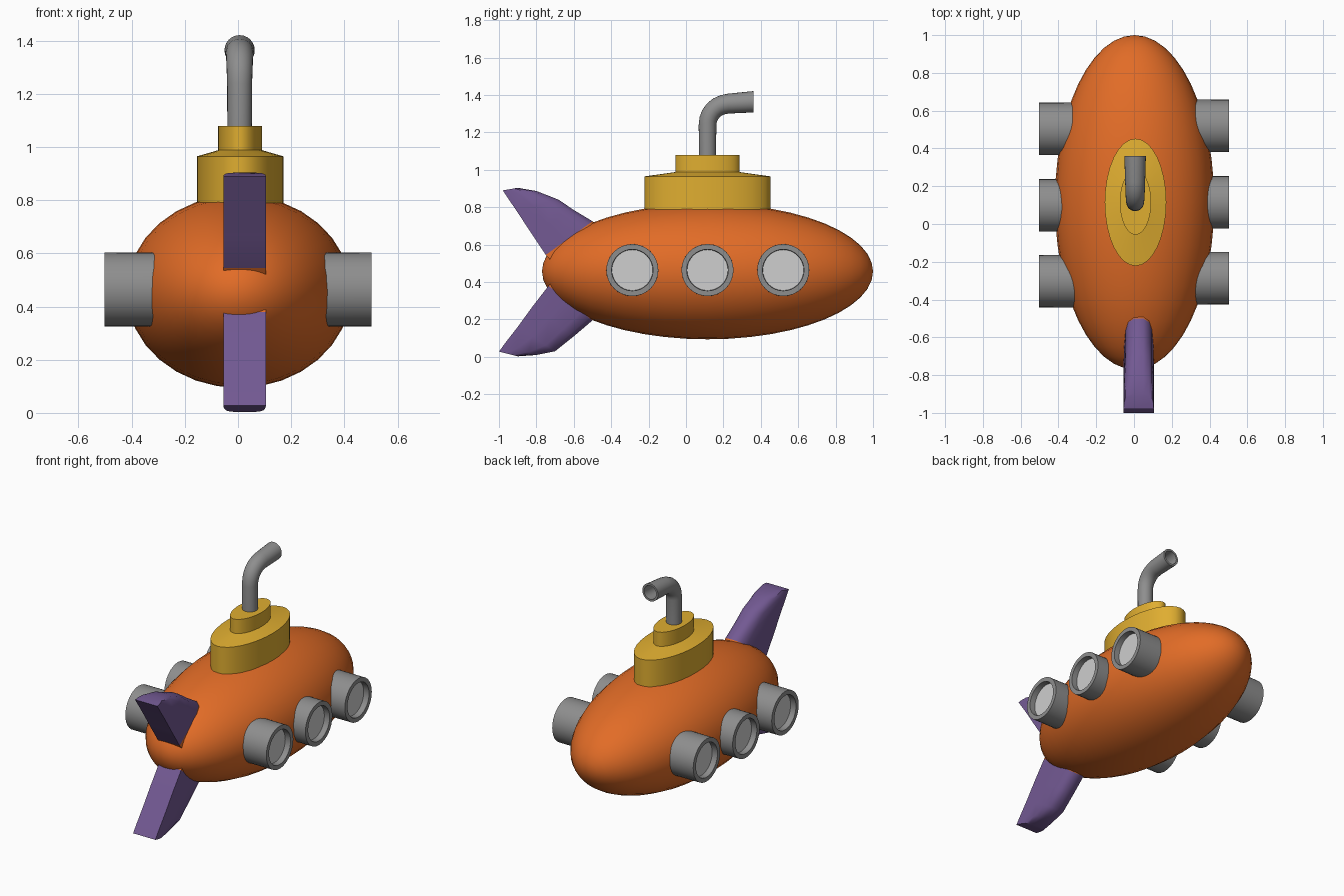
import bpy
import bmesh
from math import sin, cos, pi, radians
from mathutils import Vector, Matrix

if "Cube" in bpy.data.objects:
    bpy.data.objects.remove(bpy.data.objects["Cube"])


def material(name, rgb):
    m = bpy.data.materials.new(name)
    m.use_nodes = True
    m.diffuse_color = (*rgb, 1)
    m.node_tree.nodes["Principled BSDF"].inputs["Base Color"].default_value = (*rgb, 1)
    return m


ORANGE = material("hull orange", (0.76, 0.15, 0.02))
YELLOW = material("tower yellow", (0.74, 0.42, 0.03))
PURPLE = material("fin purple", (0.17, 0.1, 0.29))
GREY = material("metal grey", (0.27, 0.27, 0.27))
GLASS = material("window light grey", (0.62, 0.62, 0.62))


def finish(name, bm, mats, angle=40):
    bmesh.ops.recalc_face_normals(bm, faces=bm.faces)
    mesh = bpy.data.meshes.new(name)
    bm.to_mesh(mesh)
    bm.free()
    for m in mats:
        mesh.materials.append(m)
    ob = bpy.data.objects.new(name, mesh)
    bpy.context.collection.objects.link(ob)
    bpy.ops.object.select_all(action='DESELECT')
    ob.select_set(True)
    bpy.context.view_layer.objects.active = ob
    bpy.ops.object.shade_smooth_by_angle(angle=radians(angle))
    return ob


def loft(name, rings, mats, index=lambda band: 0):
    """Skin a list of rings; index(band) picks the material, the end cap is the last band."""
    bm = bmesh.new()
    rows = [[bm.verts.new(p) for p in ring] for ring in rings]
    n = len(rows[0])
    for band, (a, b) in enumerate(zip(rows, rows[1:])):
        for i in range(n):
            j = (i + 1) % n
            f = bm.faces.new((a[i], a[j], b[j], b[i]))
            f.material_index = index(band)
    bm.faces.new(rows[0][::-1]).material_index = index(0)
    bm.faces.new(rows[-1]).material_index = index(len(rows) - 1)
    return finish(name, bm, mats)


def ellipse(center, u, v, n=32):
    c, u, v = Vector(center), Vector(u), Vector(v)
    return [c + u * cos(2 * pi * i / n) + v * sin(2 * pi * i / n) for i in range(n)]


# Hull: ellipsoid with its poles at nose and tail
bm = bmesh.new()
bmesh.ops.create_uvsphere(bm, u_segments=32, v_segments=24, radius=1)
bm.transform(Matrix.Translation((0.003, 0.115, 0.457))
             @ Matrix.Diagonal((0.422, 0.885, 0.363, 1))
             @ Matrix.Rotation(pi / 2, 4, 'X'))
finish("hull", bm, [ORANGE])

# Conning tower: two stepped ellipses
tower = [(0.163, 0.337, 0.7), (0.163, 0.337, 0.965),
         (0.083, 0.172, 0.988), (0.083, 0.172, 1.08)]
loft("conning_tower",
     [ellipse((0.008, 0.115, z), (rx, 0, 0), (0, ry, 0)) for rx, ry, z in tower], [YELLOW])

# Periscope: bent pipe, slightly flared, with a bore at its open end
path = [(0.115, 1.05, 0.046, 0), (0.115, 1.24, 0.047, 0)]
for step in range(1, 6):
    a = step / 6 * pi / 2
    path.append((0.225 - 0.11 * cos(a), 1.24 + 0.112 * sin(a), 0.047 + 0.001 * step, a))
path += [(0.225, 1.354, 0.053, 1.5), (0.36, 1.364, 0.057, 1.57),
         (0.36, 1.364, 0.044, 1.57), (0.25, 1.356, 0.042, 1.5)]
loft("periscope",
     [ellipse((0.006, y, z), (r, 0, 0), (0, r * cos(a), -r * sin(a)), 24)
      for y, z, r, a in path], [GREY])

# Portholes: recessed glass in thick round frames, three on each side
frame = [(0.2, 0.14), (0.502, 0.139), (0.502, 0.111), (0.465, 0.109)]
places = {"rear": -0.295, "middle": 0.107, "front": 0.512}
for side, s in (("left", 1), ("right", -1)):
    for place, y in places.items():
        loft(f"porthole_{place}_{side}",
             [ellipse((s * x, y + 0.008 * s, 0.464), (0, r, 0), (0, 0, r)) for x, r in frame],
             [GREY, GLASS], lambda band: int(band == len(frame) - 1))

# Tail fins: swept sections, flat behind and rounded in front, rooted in the hull
section = [(0, 0.08), (0.4, 0.078), (0.75, 0.07), (0.92, 0.055), (1, 0.025)]


def fin(name, leading, trailing):
    rings = []
    for lead, trail in zip(leading, trailing):
        pts = [(Vector((0, *trail)).lerp(Vector((0, *lead)), t), w) for t, w in section]
        rings.append([p + Vector((0.025 + w, 0, 0)) for p, w in pts]
                     + [p + Vector((0.025 - w, 0, 0)) for p, w in reversed(pts)])
    loft(name, rings, [PURPLE, ORANGE], lambda band: int(band == 0))


fin("upper_fin",
    [(-0.4, 0.62), (-0.5, 0.725), (-0.6, 0.785), (-0.68, 0.84), (-0.8, 0.887), (-0.9, 0.904)],
    [(-0.68, 0.47), (-0.75, 0.545), (-0.83, 0.665), (-0.905, 0.78), (-0.96, 0.86), (-0.98, 0.89)])
fin("lower_fin",
    [(-0.4, 0.3), (-0.5, 0.195), (-0.6, 0.11), (-0.7, 0.03), (-0.8, 0.01), (-0.9, 0.003)],
    [(-0.68, 0.44), (-0.735, 0.38), (-0.82, 0.27), (-0.9, 0.16), (-0.97, 0.07), (-1.0, 0.028)])
